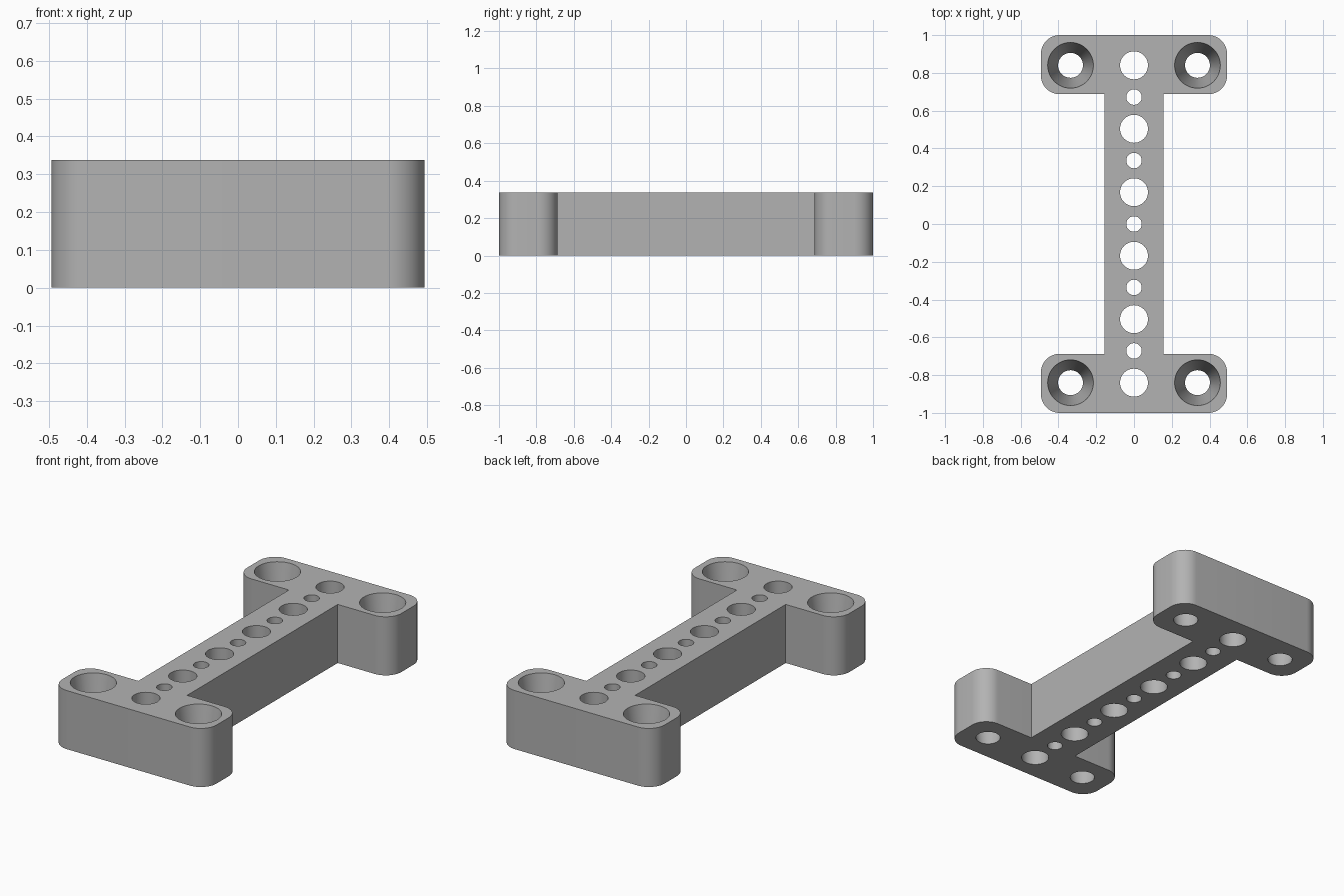
import bpy, bmesh, math

if "Cube" in bpy.data.objects:
    bpy.data.objects.remove(bpy.data.objects["Cube"], do_unlink=True)

HEIGHT = 0.338
FLANGE_X, FLANGE_IN, FLANGE_OUT = 0.493, 0.687, 1.0
BAR_X, CORNER_R = 0.156, 0.1
PITCH = 0.336

grey = bpy.data.materials.new("plain grey")
grey.use_nodes = True
colour = (0.45, 0.45, 0.45, 1)
grey.diffuse_color = colour
grey.node_tree.nodes["Principled BSDF"].inputs["Base Color"].default_value = colour


def make_object(name, bm):
    mesh = bpy.data.meshes.new(name)
    bm.to_mesh(mesh)
    bm.free()
    mesh.materials.append(grey)
    obj = bpy.data.objects.new(name, mesh)
    bpy.context.collection.objects.link(obj)
    return obj


def rounded(cx, cy, start, steps=12):
    """Quarter circle of outline points, anticlockwise from the start angle."""
    return [(cx + CORNER_R * math.cos(start + math.pi / 2 * i / steps),
             cy + CORNER_R * math.sin(start + math.pi / 2 * i / steps))
            for i in range(steps + 1)]


# I-shaped outline: one half, then the same half turned by 180 degrees
arc_x = FLANGE_X - CORNER_R
low, high = FLANGE_IN + CORNER_R, FLANGE_OUT - CORNER_R
half = [(BAR_X, FLANGE_IN)]
half += rounded(arc_x, low, -math.pi / 2) + rounded(arc_x, high, 0)
half += rounded(-arc_x, high, math.pi / 2) + rounded(-arc_x, low, math.pi)
half.append((-BAR_X, FLANGE_IN))
outline = half + [(-x, -y) for x, y in half]

bm = bmesh.new()
base = bm.faces.new([bm.verts.new((x, y, 0)) for x, y in outline])
top = bmesh.ops.extrude_face_region(bm, geom=[base])["geom"]
bmesh.ops.translate(bm, vec=(0, 0, HEIGHT),
                    verts=[v for v in top if isinstance(v, bmesh.types.BMVert)])
bmesh.ops.recalc_face_normals(bm, faces=bm.faces)
bracket = make_object("mounting_bracket", bm)

# Hole cutters
cutters = bmesh.new()


def hole(x, y, r_bottom, r_top):
    # carry the taper a little past both faces for a clean cut
    extra = 0.05
    slope = (r_top - r_bottom) / HEIGHT * extra
    made = bmesh.ops.create_cone(cutters, cap_ends=True, segments=48,
                                 radius1=r_bottom - slope, radius2=r_top + slope,
                                 depth=HEIGHT + 2 * extra)
    bmesh.ops.translate(cutters, vec=(x, y, HEIGHT / 2), verts=made["verts"])


# Row of alternating large and small holes along the bar
for i in range(-5, 6):
    radius = 0.074 if i % 2 else 0.041
    hole(0, i * PITCH / 2, radius, radius)

# Tapered screw holes in the four corners
for sx in (-1, 1):
    for sy in (-1, 1):
        hole(sx * PITCH, sy * PITCH * 2.5, 0.066, 0.121)

cutter = make_object("hole_cutter", cutters)
cutter.hide_render = True

cut = bracket.modifiers.new("holes", "BOOLEAN")
cut.operation = "DIFFERENCE"
cut.solver = "EXACT"
cut.object = cutter
bpy.ops.object.select_all(action="DESELECT")
bracket.select_set(True)
bpy.context.view_layer.objects.active = bracket
bpy.ops.object.modifier_apply(modifier=cut.name)
bpy.data.objects.remove(cutter, do_unlink=True)

bpy.ops.object.shade_smooth_by_angle(angle=math.radians(30))
